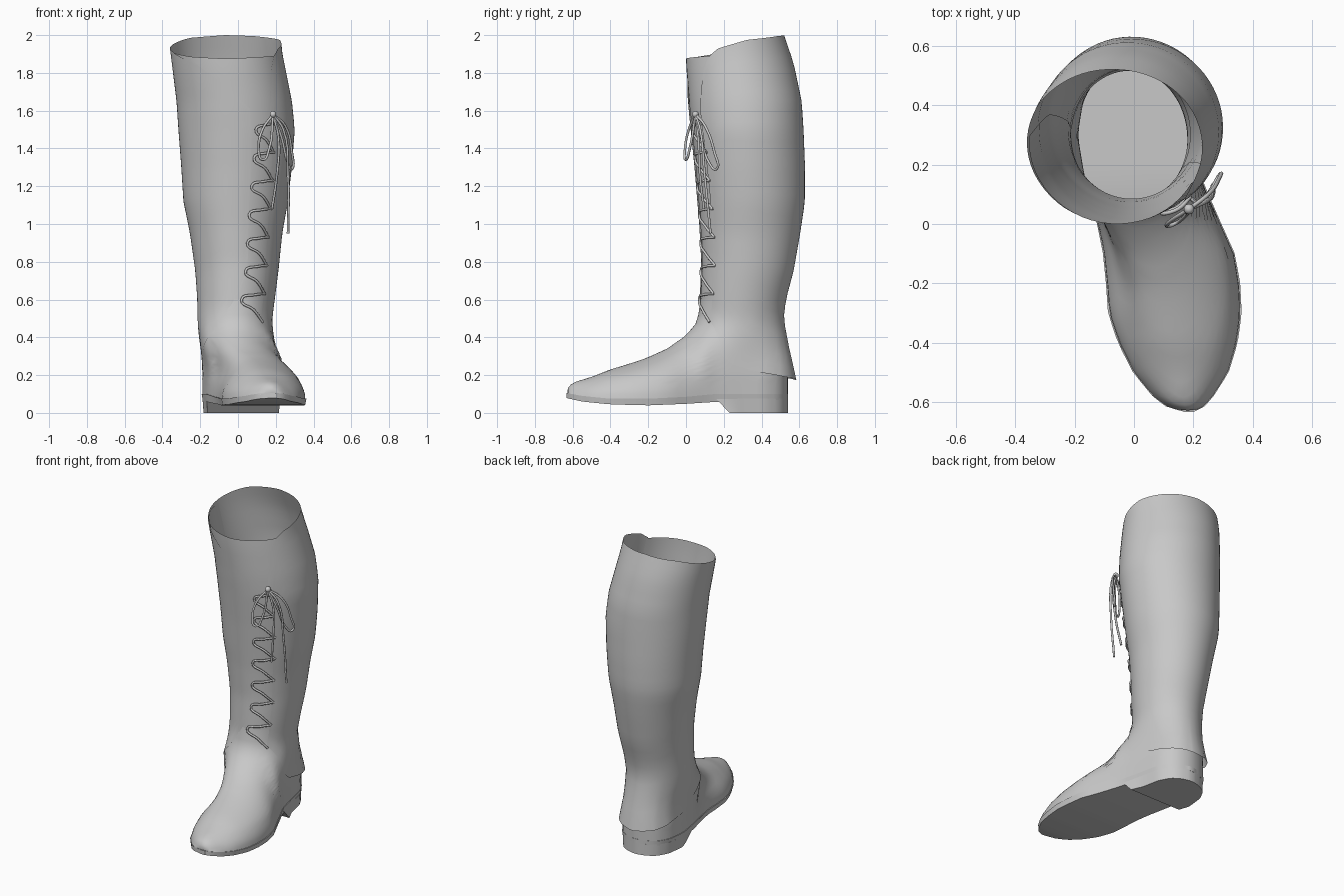
import bpy, bmesh, math
from mathutils import Vector

if "Cube" in bpy.data.objects:
    bpy.data.objects.remove(bpy.data.objects["Cube"])

leather = bpy.data.materials.new("grey_leather")
leather.diffuse_color = (0.58, 0.58, 0.58, 1)
leather.use_nodes = True
leather.node_tree.nodes["Principled BSDF"].inputs["Base Color"].default_value = leather.diffuse_color


def interp(v, pairs):
    if v <= pairs[0][0]:
        return pairs[0][1]
    for (a, p), (b, q) in zip(pairs, pairs[1:]):
        if v <= b:
            return p + (q - p) * (v - a) / (b - a)
    return pairs[-1][1]


def smoothstep(a, b, v):
    t = min(1, max(0, (v - a) / (b - a)))
    return t * t * (3 - 2 * t)


# Leg extents by height: (z, value)
LEFT = [(.1, -.2), (.35, -.208), (.6, -.212), (.75, -.222), (.95, -.25), (1.12, -.284),
        (1.3, -.295), (1.5, -.31), (1.65, -.32), (1.93, -.355), (2, -.36)]
RIGHT = [(.1, .19), (.35, .185), (.5, .178), (.75, .21), (.95, .23), (1.12, .26),
         (1.3, .28), (1.5, .295), (1.65, .28), (1.9, .23), (2, .22)]
BACK = [(.1, .54), (.35, .535), (.5, .513), (.6, .525), (.75, .565), (.95, .6), (1.12, .625),
        (1.3, .625), (1.5, .617), (1.65, .607), (1.85, .565), (2, .515)]
FRONT = [(.08, -.625), (.13, -.628), (.16, -.6), (.19, -.5), (.23, -.4), (.26, -.3), (.29, -.21),
         (.34, -.1), (.41, 0), (.47, .05), (.55, .075), (.8, .085), (1.0, .075),
         (1.3, .05), (1.6, .02), (1.85, 0), (2, 0)]
TOP = [(y, z) for z, y in FRONT[1:10]] + [(.081, .9), (.1, 3)]
# Foot outline by depth: (y, left x, right x)
OUTLINE = [(-.632, .17, .2), (-.615, .11, .235), (-.58, .065, .265), (-.5, 0, .315), (-.4, -.05, .345),
           (-.3, -.083, .358), (-.2, -.09, .353), (-.1, -.1, .335), (0, -.12, .29),
           (.15, -.165, .225), (.3, -.19, .19), (.42, -.175, .165), (.49, -.135, .125),
           (.525, -.08, .075), (.54, -.02, .015)]
OUT_L = [(y, a) for y, a, b in OUTLINE]
OUT_R = [(y, b) for y, a, b in OUTLINE]
SOLE_LOW = [(-.63, .078), (-.55, .06), (-.4, .045), (-.2, .04), (0, .048), (.15, .058), (.54, .07)]
SOLE_TOP = [(-.63, .105), (-.55, .09), (-.4, .075), (-.2, .075), (0, .085), (.15, .1), (.54, .1)]


def surface(phi, z, scale=1.0):
    """Point on the boot skin; phi = 0 is the front, positive towards +x."""
    xl, xr, yf, yb = (interp(z, t) for t in (LEFT, RIGHT, FRONT, BACK))
    s, c = math.sin(phi), math.cos(phi)
    cx, cy = (xl + xr) / 2, (yf + yb) / 2
    leg = Vector((cx + (xr - xl) / 2 * s, cy - (yb - yf) / 2 * c, z))
    b = smoothstep(.18, .5, z)
    if b < 1:
        y = (yf + .54) / 2 - (.54 - yf) / 2 * c
        a, d = interp(y, OUT_L), interp(y, OUT_R)
        r = min(1, max(0, (z - .08) / (interp(y, TOP) - .08)))
        w = (d - a) / 2 * math.sqrt(1 - r ** 1.7)
        if abs(s) < 1e-5:
            w = 0
        foot = Vector(((a + d) / 2 + math.copysign(w, s), y, z))
        leg = foot.lerp(leg, b)
    mid = Vector((cx, cy, z))
    return mid + (leg - mid) * scale


def finish(name, bm, angle=40):
    bmesh.ops.remove_doubles(bm, verts=bm.verts, dist=1e-5)
    bmesh.ops.recalc_face_normals(bm, faces=bm.faces)
    me = bpy.data.meshes.new(name)
    bm.to_mesh(me)
    bm.free()
    for p in me.polygons:
        p.use_smooth = True
    me.set_sharp_from_angle(angle=math.radians(angle))
    me.materials.append(leather)
    ob = bpy.data.objects.new(name, me)
    bpy.context.collection.objects.link(ob)
    return ob


def grid(name, rows, closed=False):
    bm = bmesh.new()
    vs = [[bm.verts.new(p) for p in r] for r in rows]
    n = len(rows[0])
    for r0, r1 in zip(vs, vs[1:]):
        for i in range(n if closed else n - 1):
            j = (i + 1) % n
            bm.faces.new((r0[i], r0[j], r1[j], r1[i]))
    return finish(name, bm)


# Shoe upper: closed rings from the welt to the ankle
rows = []
levels = [.08, .1, .12, .135, .15, .165, .18, .195, .21, .225, .24, .255, .27, .285,
          .3, .32, .34, .37, .4, .43, .47, .52, .6]
for z in levels:
    ring = [surface(2 * math.pi * i / 64, z) for i in range(64)]
    for p in ring:
        p.z = interp(p.y, SOLE_TOP) - .004 if z == .08 else max(z, interp(p.y, SOLE_TOP))
    rows.append(ring)
grid("shoe_upper", rows, closed=True)

# Tongue behind the lacing, widening at the top
rows = []
for k in range(25):
    t = k / 24
    row = []
    for i in range(25):
        deg = -95 + 155 * i / 24
        top = interp(deg, [(-95, 1.92), (-40, 1.885), (0, 1.875), (60, 1.89)])
        z = .58 + (top - .58) * t
        row.append(surface(math.radians(deg), z))
    rows.append(row)
grid("tongue", rows)

# Leg panel wrapped round the back, with slanted collar and curved hem
COLLAR = [(38, 1.61), (43, 1.72), (49, 1.82), (58, 1.89), (70, 1.93), (104, 1.975), (150, 1.995),
          (180, 2.0), (220, 1.985), (265, 1.935), (285, 1.915), (325, 1.85), (345, 1.77),
          (362, 1.68), (375, 1.61)]
HEM = [(40, .49), (55, .44), (70, .38), (84, .31), (100, .26), (125, .215), (150, .19), (180, .172),
       (210, .19), (240, .235), (270, .31), (305, .39), (332, .46), (356, .59), (368, .68), (375, .76)]


def slit_right(z):
    return interp(z, [(.5, 45), (1.0, 42), (1.6, 37)])


def panel(deg, z):
    p = surface(math.radians(deg), z, 1.018)
    back = max(0, -math.cos(math.radians(deg)))
    p.y += .035 * back * max(0, (.36 - z) / .19)
    return p


rows = []
for k in range(33):
    row = []
    for i in range(65):
        nominal = 38 + 337 * i / 64
        lo, hi = interp(nominal, HEM), interp(nominal, COLLAR)
        z = lo + (hi - lo) * k / 32
        start = slit_right(z)
        row.append(panel(start + (375 - start) * i / 64, z))
    rows.append(row)
grid("leg_panel", rows)


# Sole and heel: slabs cut from the foot outline
def slab(name, ys, low, high, grow=1.0):
    bm = bmesh.new()
    prev = None
    for y in ys:
        a, b = interp(y, OUT_L), interp(y, OUT_R)
        m, h = (a + b) / 2, (b - a) / 2 * grow
        (yl, zl), (yh, zh) = low(y), high(y)
        ring = [bm.verts.new(c) for c in ((m - h * .97, yl, zl), (m + h * .97, yl, zl),
                                          (m + h, yh, zh), (m - h, yh, zh))]
        if prev:
            for i in range(4):
                j = (i + 1) % 4
                bm.faces.new((prev[i], prev[j], ring[j], ring[i]))
        else:
            bm.faces.new(ring)
        prev = ring
    bm.faces.new(prev[::-1])
    return finish(name, bm, 35)


ys = [-.046 - .587 * math.cos(math.pi * i / 36) for i in range(37)]
slab("sole", ys, lambda y: (y, interp(y, SOLE_LOW)), lambda y: (y, interp(y, SOLE_TOP)), 1.02)
ys = [.35 - .19 * math.cos(math.pi * i / 18) for i in range(19)]
slab("heel", ys, lambda y: (y + .07 * max(0, (.3 - y) / .14), .0), lambda y: (y, .075))


# Laces
def cord(name, points, smooth=True):
    cu = bpy.data.curves.new(name, "CURVE")
    cu.dimensions = "3D"
    cu.bevel_depth = .007
    cu.bevel_resolution = 1
    cu.resolution_u = 5
    cu.use_fill_caps = True
    sp = cu.splines.new("BEZIER")
    sp.bezier_points.add(len(points) - 1)
    for bp, p in zip(sp.bezier_points, points):
        bp.co = p
        bp.handle_left_type = bp.handle_right_type = "AUTO"
    cu.materials.append(leather)
    ob = bpy.data.objects.new(name, cu)
    bpy.context.collection.objects.link(ob)


def on_leg(deg, z, scale=1.05):
    return surface(math.radians(deg), z, scale)


for i in range(7):
    z = .6 + .15 * i
    left = interp(z, [(.6, 8), (.8, 13), (1.5, 19)])
    right = slit_right(z) + 3
    mid = (left + right) / 2
    cord(f"lace_{i + 1}", [on_leg(right, z + .03, 1.02), on_leg(mid, z + .025, 1.06), on_leg(left, z, 1.04),
                           on_leg(mid, z - .055, 1.06), on_leg(right, z - .12, 1.02)])

# Bow: two loops, two hanging tails and a knot
knot = (.185, .05, 1.58)
cord("bow_loop_left", [knot, (.13, .015, 1.5), (.11, -.005, 1.4), (.13, -.002, 1.34), (.165, .02, 1.4), knot])
cord("bow_loop_right", [knot, (.25, .1, 1.52), (.285, .15, 1.38), (.285, .16, 1.29),
                        (.265, .125, 1.32), (.23, .08, 1.46), knot])
cord("bow_tail_short", [knot, (.215, .065, 1.45), (.205, .075, 1.25), (.18, .095, 1.08)])
cord("bow_tail_long", [knot, (.24, .075, 1.5), (.265, .1, 1.25), (.265, .13, .95)])
bm = bmesh.new()
bmesh.ops.create_uvsphere(bm, u_segments=10, v_segments=6, radius=.018)
bmesh.ops.translate(bm, verts=bm.verts, vec=knot)
finish("bow_knot", bm)
